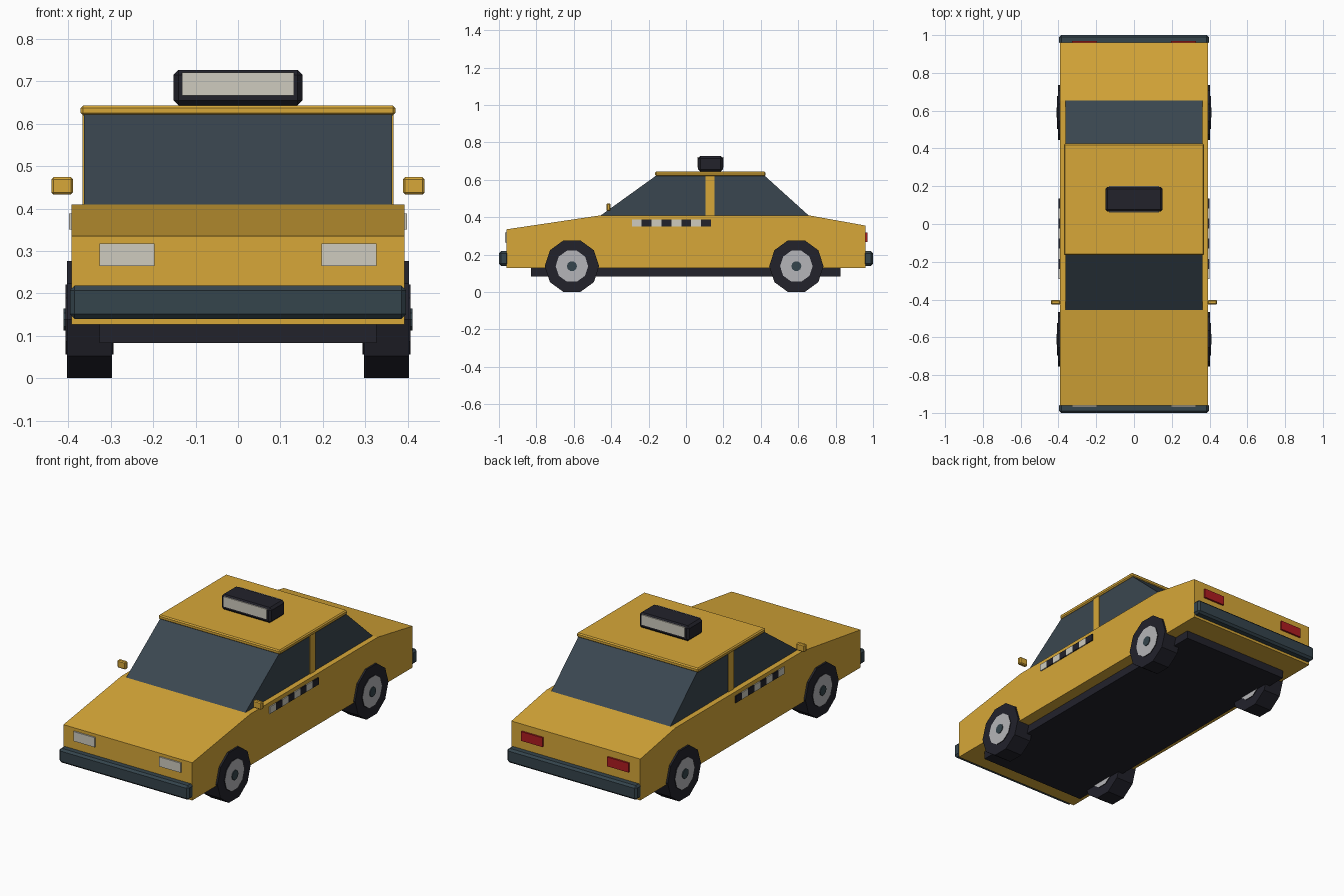
import bpy, bmesh, math
from mathutils import Matrix, Vector

cube = bpy.data.objects.get("Cube")
if cube:
    bpy.data.objects.remove(cube, do_unlink=True)


def material(name, rgb):
    m = bpy.data.materials.new(name)
    m.use_nodes = True
    m.diffuse_color = (*rgb, 1)
    m.node_tree.nodes["Principled BSDF"].inputs["Base Color"].default_value = (*rgb, 1)
    return m


YELLOW = material("cab yellow", (0.68, 0.39, 0.04))
GLASS = material("window glass", (0.042, 0.062, 0.08))
SLATE = material("bumper slate", (0.035, 0.058, 0.072))
BLACK = material("rubber black", (0.016, 0.016, 0.024))
CREAM = material("lamp cream", (0.62, 0.6, 0.52))
GREY = material("rim grey", (0.46, 0.46, 0.48))
RED = material("tail red", (0.43, 0.012, 0.015))


def finish(name, bm, *mats):
    bmesh.ops.recalc_face_normals(bm, faces=bm.faces)
    mesh = bpy.data.meshes.new(name)
    bm.to_mesh(mesh)
    bm.free()
    for m in mats:
        mesh.materials.append(m)
    ob = bpy.data.objects.new(name, mesh)
    bpy.context.collection.objects.link(ob)
    return ob


def box(name, x, y, z, mat, bevel=0):
    """Box from (low, high) ranges on each axis."""
    bm = bmesh.new()
    lo, hi = Vector((x[0], y[0], z[0])), Vector((x[1], y[1], z[1]))
    bmesh.ops.create_cube(bm, size=1, matrix=Matrix.Translation((lo + hi) / 2)
                          @ Matrix.Diagonal((*(hi - lo), 1)))
    if bevel:
        bmesh.ops.bevel(bm, geom=bm.edges[:], offset=bevel, segments=1,
                        affect='EDGES', profile=0.5)
    return finish(name, bm, mat)


def side_box(name, x, y, z, mat, bevel=0):
    """The same box on both sides of the car."""
    box("left_" + name, x, y, z, mat, bevel)
    box("right_" + name, (-x[1], -x[0]), y, z, mat, bevel)


def extrude_profile(name, profile, half, mat):
    """Side profile of (y, z) points swept across the width."""
    bm = bmesh.new()
    face = bm.faces.new([bm.verts.new((-half, y, z)) for y, z in profile])
    out = bmesh.ops.extrude_face_region(bm, geom=[face])
    moved = [v for v in out["geom"] if isinstance(v, bmesh.types.BMVert)]
    bmesh.ops.translate(bm, verts=moved, vec=(2 * half, 0, 0))
    return finish(name, bm, mat)


def drum(name, centre, radius, width, side_mat, end_mat):
    """Ten-sided cylinder across the car, flat side down."""
    bm = bmesh.new()
    bmesh.ops.create_cone(bm, cap_ends=True, segments=10, radius1=radius,
                          radius2=radius, depth=width)
    bmesh.ops.rotate(bm, verts=bm.verts, matrix=Matrix.Rotation(math.pi / 2, 3, 'Y'))
    # put a corner at the front so that the lowest side is flat
    top = max(bm.verts, key=lambda v: v.co.y)
    turn = -math.atan2(top.co.z, top.co.y)
    bmesh.ops.rotate(bm, verts=bm.verts, matrix=Matrix.Rotation(turn, 3, 'X'))
    bmesh.ops.translate(bm, verts=bm.verts, vec=centre)
    bm.normal_update()
    for f in bm.faces:
        f.material_index = int(abs(f.normal.x) > 0.9)
    return finish(name, bm, side_mat, end_mat)


# Body, cabin and chassis
extrude_profile("body", [(-0.96, 0.127), (-0.96, 0.335), (-0.455, 0.41),
                         (0.655, 0.41), (0.96, 0.355), (0.96, 0.127)], 0.393, YELLOW)
extrude_profile("cabin_windows", [(-0.455, 0.405), (-0.455, 0.41), (-0.16, 0.622),
                                  (0.42, 0.622), (0.655, 0.41), (0.655, 0.405)], 0.363, GLASS)
box("roof", (-0.371, 0.371), (-0.165, 0.425), (0.619, 0.643), YELLOW, 0.006)
side_box("door_pillar", (0.35, 0.367), (0.105, 0.153), (0.405, 0.625), YELLOW)
box("chassis", (-0.327, 0.327), (-0.83, 0.825), (0.083, 0.135), BLACK)

# Bumpers
box("front_bumper", (-0.396, 0.396), (-1.0, -0.95), (0.14, 0.218), SLATE, 0.011)
box("rear_bumper", (-0.396, 0.396), (0.95, 1.0), (0.14, 0.218), SLATE, 0.011)

# Lamps and mirrors
side_box("headlight", (0.197, 0.327), (-0.968, -0.955), (0.265, 0.318), CREAM)
side_box("tail_light", (0.197, 0.327), (0.955, 0.97), (0.267, 0.318), RED)
side_box("mirror", (0.389, 0.44), (-0.426, -0.403), (0.433, 0.474), YELLOW, 0.005)

# Checkered band on the doors
SQUARE = 0.053
for i in range(8):
    y = -0.29 + i * SQUARE
    side_box(f"check_{i + 1}", (0.39, 0.399), (y, y + SQUARE), (0.35, 0.388),
             BLACK if i % 2 else CREAM)

# Roof sign with a lit panel front and back
box("roof_sign", (-0.152, 0.152), (0.065, 0.197), (0.643, 0.727), BLACK, 0.012)
for name, y in (("front", 0.064), ("back", 0.198)):
    box(name + "_sign_panel", (-0.132, 0.132), (y - 0.003, y + 0.003), (0.666, 0.721), CREAM)

# Wheels
for end, y in (("front", -0.61), ("rear", 0.59)):
    for side, sign in (("left", 1), ("right", -1)):
        centre = (sign * 0.35, y, 0.138)
        tag = f"{end}_{side}_"
        drum(tag + "tyre", centre, 0.1452, 0.106, BLACK, BLACK)
        drum(tag + "rim", centre, 0.087, 0.114, BLACK, GREY)
        drum(tag + "hub_cap", centre, 0.027, 0.122, SLATE, SLATE)
